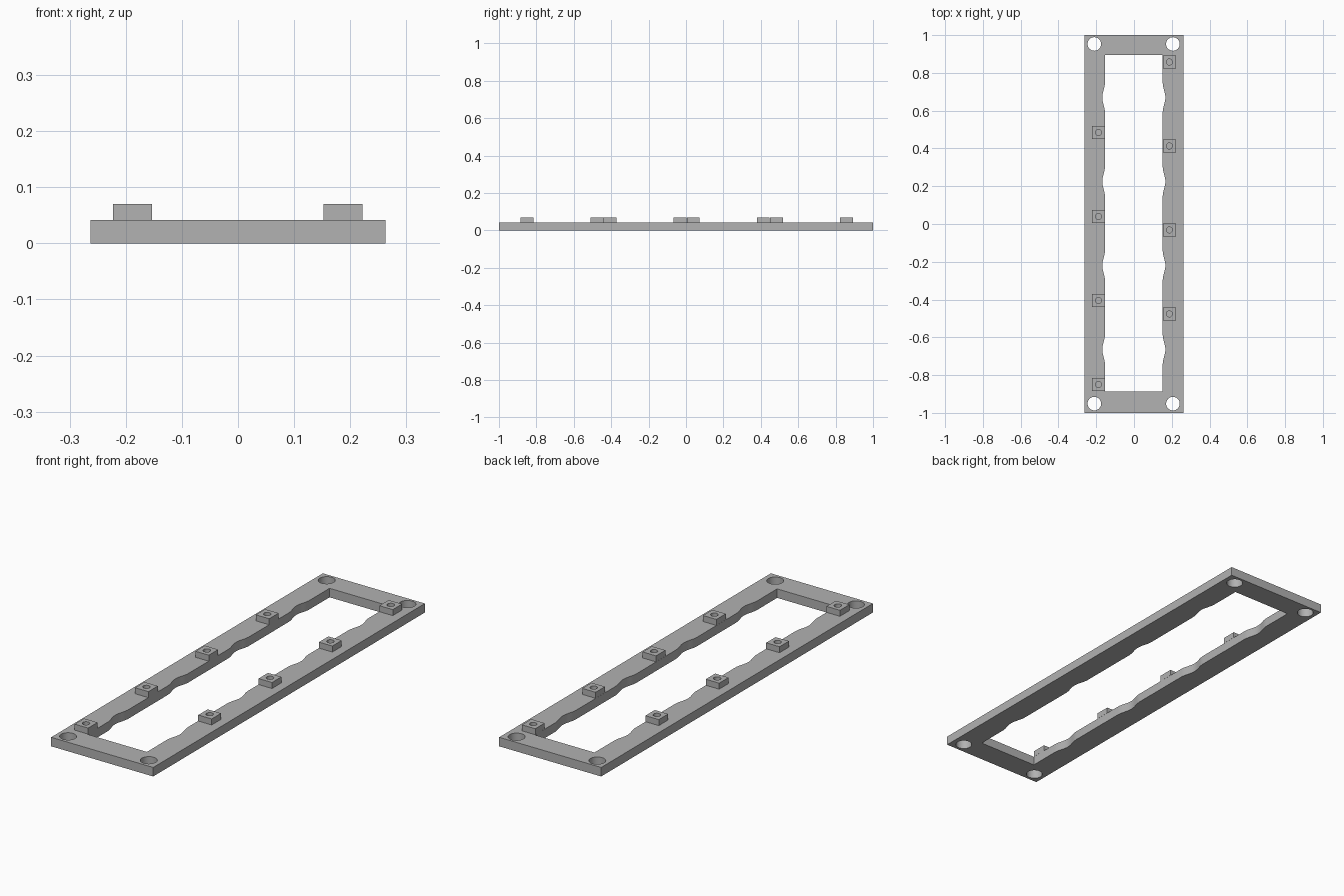
import bpy
from math import sin, cos, pi, radians

cube = bpy.data.objects.get("Cube")
if cube:
    bpy.data.objects.remove(cube, do_unlink=True)

GREY = (0.445, 0.445, 0.445, 1)
grey = bpy.data.materials.new("plain grey")
grey.use_nodes = True
grey.diffuse_color = GREY
grey.node_tree.nodes["Principled BSDF"].inputs["Base Color"].default_value = GREY

FRAME_TOP, BLOCK_TOP = 0.042, 0.07


def rect(x0, x1, y0, y1):
    return [(x0, y0), (x1, y0), (x1, y1), (x0, y1)]


def circle(cx, cy, r, n=32):
    return [(cx + r * cos(2 * pi * i / n), cy + r * sin(2 * pi * i / n)) for i in range(n)]


def plate(name, z0, z1, outlines):
    """Extrude closed outlines; inner outlines become holes."""
    curve = bpy.data.curves.new(name, "CURVE")
    curve.dimensions = "2D"
    curve.fill_mode = "BOTH"
    curve.extrude = (z1 - z0) / 2
    for pts in outlines:
        spline = curve.splines.new("POLY")
        spline.points.add(len(pts) - 1)
        for p, (x, y) in zip(spline.points, pts):
            p.co = (x, y, 0, 1)
        spline.use_cyclic_u = True
    curve.materials.append(grey)
    obj = bpy.data.objects.new(name, curve)
    obj.location.z = (z0 + z1) / 2
    bpy.context.collection.objects.link(obj)
    bpy.ops.object.select_all(action="DESELECT")
    obj.select_set(True)
    bpy.context.view_layer.objects.active = obj
    bpy.ops.object.convert(target="MESH")
    bpy.ops.object.shade_smooth_by_angle(angle=radians(30))


# Scalloped long edge of the opening, running from low y to high y
SCALLOPS = [-0.664, -0.22, 0.225, 0.67]


def wavy_edge(x, depth, half=0.078, steps=16):
    pts = []
    for cy in SCALLOPS:
        for i in range(steps + 1):
            t = 2 * i / steps - 1
            pts.append((x + depth * (1 + cos(pi * t)) / 2, cy + half * t))
    return pts


# Frame with opening and four corner holes
right_side = [(0.152, -0.888)] + wavy_edge(0.152, 0.014) + [(0.152, 0.894)]
left_side = [(-0.154, -0.888)] + wavy_edge(-0.154, -0.014) + [(-0.154, 0.894)]
opening = right_side + left_side[::-1]
corners = [circle(x, y, 0.036) for x in (-0.21, 0.206) for y in (-0.951, 0.953)]
plate("frame", 0, FRAME_TOP, [rect(-0.263, 0.263, -1, 1), opening] + corners)

# Mounting blocks with screw holes, staggered between the sides
for side, cx, first in (("left", 0.187, -0.476), ("right", -0.188, -0.85)):
    for i in range(4):
        cy = first + 0.4445 * i
        h = 0.0345
        plate(f"{side}_mounting_block_{i + 1}", FRAME_TOP, BLOCK_TOP,
              [rect(cx - h, cx + h, cy - h, cy + h), circle(cx, cy, 0.016, 24)])
